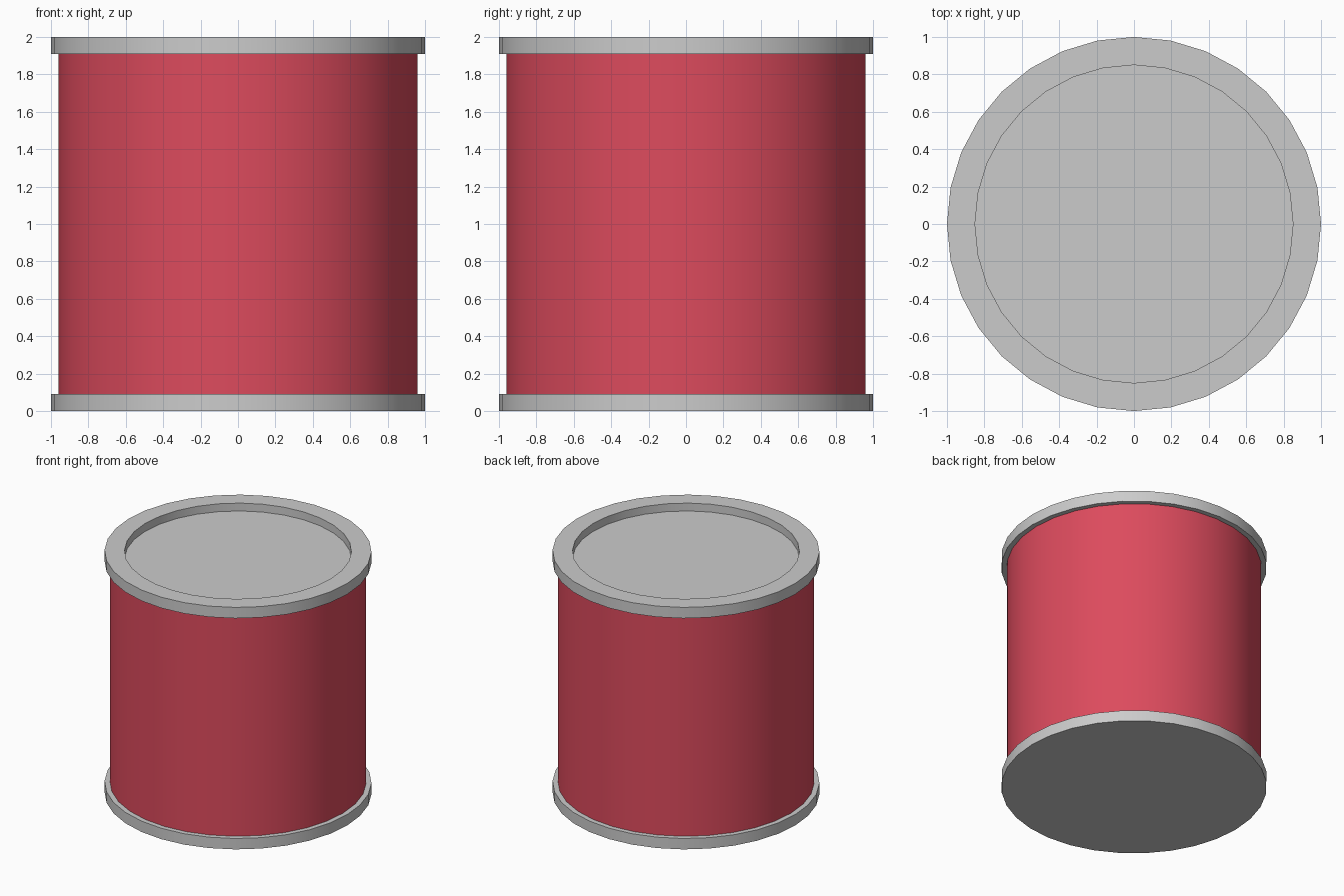
import bpy, bmesh
from math import radians, pi, cos, sin

if "Cube" in bpy.data.objects:
    bpy.data.objects.remove(bpy.data.objects["Cube"])

SIDES = 32


def lathe(name, profile, color=None):
    """Revolve an (r, z) profile around z and cap both open ends."""
    bm = bmesh.new()
    rings = [[bm.verts.new((r * cos(2 * pi * i / SIDES), r * sin(2 * pi * i / SIDES), z))
              for i in range(SIDES)] for r, z in profile]
    for a, b in zip(rings, rings[1:]):
        for i in range(SIDES):
            j = (i + 1) % SIDES
            bm.faces.new((a[i], a[j], b[j], b[i]))
    bm.faces.new(rings[0][::-1])
    bm.faces.new(rings[-1])
    bmesh.ops.recalc_face_normals(bm, faces=bm.faces[:])
    mesh = bpy.data.meshes.new(name)
    bm.to_mesh(mesh)
    bm.free()
    obj = bpy.data.objects.new(name, mesh)
    bpy.context.collection.objects.link(obj)
    if color:
        mat = bpy.data.materials.new(name + "_paint")
        mat.diffuse_color = color
        mat.use_nodes = True
        mat.node_tree.nodes["Principled BSDF"].inputs["Base Color"].default_value = mat.diffuse_color
        mesh.materials.append(mat)
    bpy.ops.object.select_all(action='DESELECT')
    obj.select_set(True)
    bpy.context.view_layer.objects.active = obj
    bpy.ops.object.shade_smooth_by_angle(angle=radians(30))
    return obj


# Bottom rim: plain disc
lathe("bottom_rim", [(1, 0), (1, 0.09)])

# Red can wall
lathe("can_body", [(0.96, 0.09), (0.96, 1.91)], (0.72, 0.07, 0.11, 1))

# Lid: raised rim with a recessed centre panel
lathe("lid", [(1, 1.91), (1, 2), (0.85, 2), (0.85, 1.935)])
